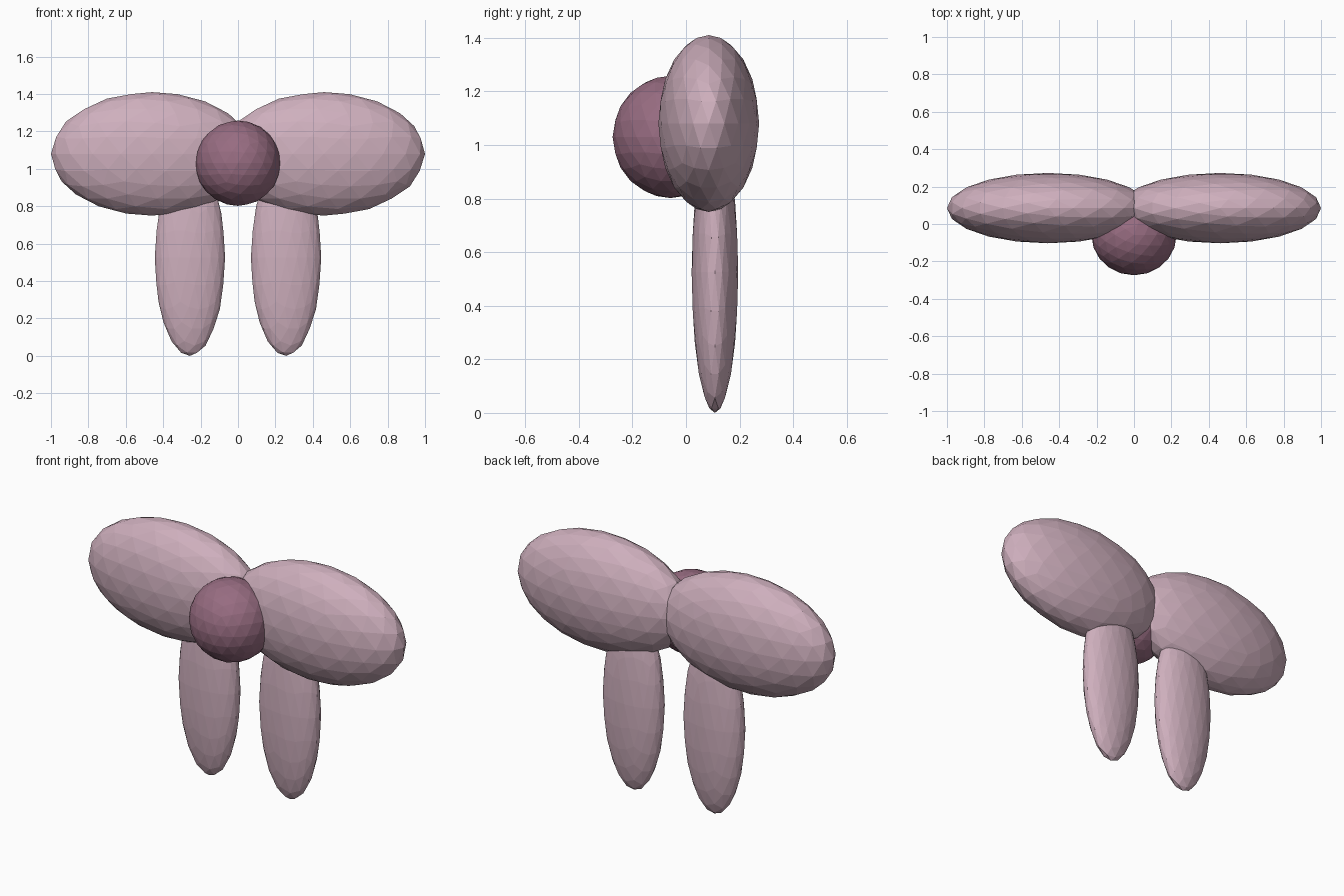
import bpy
from mathutils import Vector

cube = bpy.data.objects.get("Cube")
if cube:
    bpy.data.objects.remove(cube, do_unlink=True)


def make_material(name, rgb):
    mat = bpy.data.materials.new(name)
    mat.use_nodes = True
    mat.diffuse_color = (*rgb, 1)
    mat.node_tree.nodes["Principled BSDF"].inputs["Base Color"].default_value = (*rgb, 1)
    return mat


def ellipsoid(name, centre, half_size, mat):
    """Faceted icosphere stretched to exact half extents."""
    bpy.ops.mesh.primitive_ico_sphere_add(subdivisions=3, radius=1)
    obj = bpy.context.object
    obj.name = name
    verts = obj.data.vertices
    reach = [max(v.co[i] for v in verts) for i in range(3)]
    for v in verts:
        v.co = Vector([v.co[i] / reach[i] * half_size[i] for i in range(3)])
    obj.location = centre
    obj.data.materials.append(mat)
    return obj


pink = make_material("pale pink", (0.62, 0.43, 0.51))
plum = make_material("dusky plum", (0.31, 0.15, 0.22))

# Loops and hanging tails, one pair on each side
for side, sign in (("left", 1), ("right", -1)):
    ellipsoid(side + "_loop", (sign * 0.46, 0.085, 1.08), (0.54, 0.188, 0.33), pink)
    ellipsoid(side + "_tail", (sign * 0.257, 0.108, 0.525), (0.188, 0.087, 0.525), pink)

# Central knot
ellipsoid("knot", (0, -0.058, 1.03), (0.228, 0.216, 0.228), plum)
